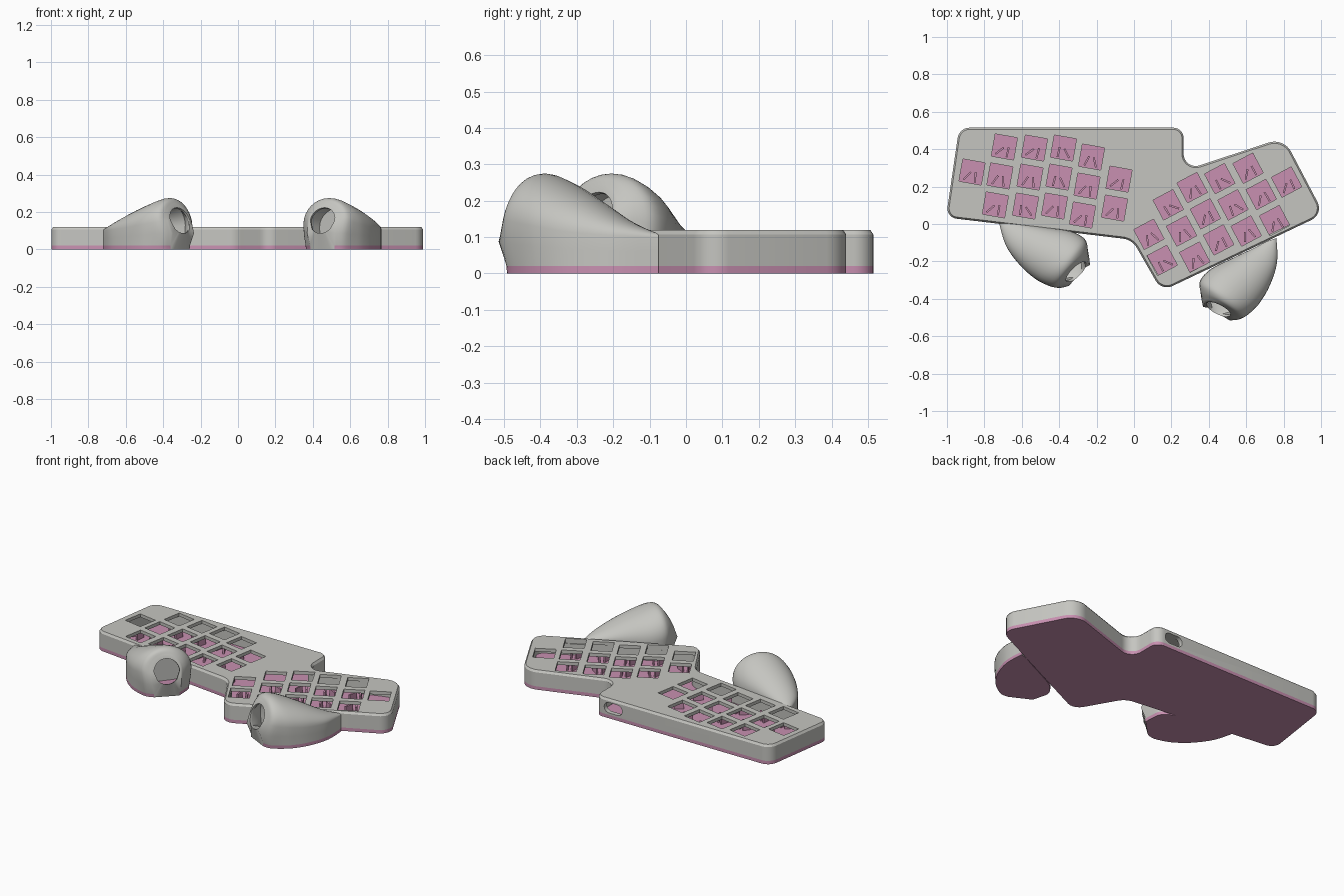
import bpy, bmesh, math, random
from mathutils import Matrix, Vector

if "Cube" in bpy.data.objects:
    bpy.data.objects.remove(bpy.data.objects["Cube"])

random.seed(4)


def material(name, rgb):
    m = bpy.data.materials.new(name)
    m.diffuse_color = (*rgb, 1)
    m.use_nodes = True
    m.node_tree.nodes["Principled BSDF"].inputs["Base Color"].default_value = m.diffuse_color
    return m


GREY = material("warm grey", (0.56, 0.56, 0.53))
PINK = material("pink", (0.58, 0.28, 0.44))
# The right half is the left half mirrored, turned and shifted
RIGHT = (Matrix.Translation((0.078, -0.308, 0)) @ Matrix.Rotation(math.radians(18), 4, 'Z')
         @ Matrix.Diagonal((-1, 1, 1, 1)))
SIDES = (("left", Matrix.Identity(4)), ("right", RIGHT))


def finish(bm, name, mats, smooth=None):
    bmesh.ops.recalc_face_normals(bm, faces=bm.faces)
    me = bpy.data.meshes.new(name)
    bm.to_mesh(me)
    bm.free()
    ob = bpy.data.objects.new(name, me)
    bpy.context.collection.objects.link(ob)
    for m in mats:
        me.materials.append(m)
    if smooth:
        shade(ob, smooth)
    return ob


def shade(ob, angle):
    bpy.ops.object.select_all(action='DESELECT')
    ob.select_set(True)
    bpy.context.view_layer.objects.active = ob
    bpy.ops.object.shade_smooth_by_angle(angle=math.radians(angle))


def bridge(bm, a, b):
    n = len(a)
    return [bm.faces.new((a[i], a[(i + 1) % n], b[(i + 1) % n], b[i])) for i in range(n)]


def loft(bm, loops, caps=True):
    rows = [[bm.verts.new(p) for p in lp] for lp in loops]
    for a, b in zip(rows, rows[1:]):
        bridge(bm, a, b)
    if caps:
        bm.faces.new(rows[0])
        bm.faces.new(rows[-1])
    return rows


def cut(ob, cutter):
    mod = ob.modifiers.new("cut", 'BOOLEAN')
    mod.operation, mod.solver, mod.object = 'DIFFERENCE', 'EXACT', cutter
    bpy.context.view_layer.objects.active = ob
    bpy.ops.object.modifier_apply(modifier=mod.name)
    bpy.data.objects.remove(cutter)


# Case outline: corner x, y and fillet radius, counter-clockwise
CORNERS = [(-0.935, 0.515, 0.065), (-1.005, 0.035, 0.055), (-0.01, -0.084, 0.1),
           (0.148, -0.359, 0.07), (1.015, 0.053, 0.07), (0.80, 0.462, 0.10),
           (0.265, 0.285, 0.065), (0.265, 0.515, 0.055)]


def outline(inset, z, steps=8):
    pts, n = [], len(CORNERS)
    for i, (x, y, r) in enumerate(CORNERS):
        p = Vector((x, y))
        d0 = (p - Vector(CORNERS[i - 1][:2])).normalized()
        d1 = (Vector(CORNERS[(i + 1) % n][:2]) - p).normalized()
        n0, n1 = Vector((-d0.y, d0.x)), Vector((-d1.y, d1.x))
        turn = d0.cross(d1)
        miter = (n0 + n1) / (1 + n0.dot(n1))
        p = p + miter * inset
        sign = 1 if turn > 0 else -1
        r = max(r - sign * inset, 0.008)
        centre = p + miter * r * sign
        for k in range(steps + 1):
            a = d0.angle_signed(d1) * -k / steps
            q = Matrix.Rotation(a, 2) @ (-n0 * r * sign)
            pts.append((centre.x + q.x, centre.y + q.y, z))
    return pts


# Base plate
bm = bmesh.new()
loft(bm, [outline(0, 0), outline(0, 0.021)])
finish(bm, "base_plate", [PINK], 30)

# Case shell with a chamfered top edge, hollowed from below
bm = bmesh.new()
loft(bm, [outline(0, 0.02), outline(0, 0.107), outline(0.009, 0.12)])
case = finish(bm, "case_shell", [GREY])
bm = bmesh.new()
loft(bm, [outline(0.028, 0.005), outline(0.028, 0.1)])
cut(case, finish(bm, "hollow_cutter", [GREY]))

# Key positions: middle key of each column, and the rows that exist
COLUMNS = [(-0.866, 0.278, (0,)), (-0.717, 0.257, (-1, 0, 1)), (-0.556, 0.251, (-1, 0, 1)),
           (-0.401, 0.251, (-1, 0, 1)), (-0.251, 0.203, (-1, 0, 1)), (-0.08, 0.24, (0, 1))]
KEYS = [(x - 0.024 * r, y - 0.155 * r) for x, y, rows in COLUMNS for r in rows]


def box(bm, m, size):
    bmesh.ops.create_cube(bm, size=1, matrix=m @ Matrix.Diagonal((*size, 1)))


# Key holes and the support fins below them
holes, fins = bmesh.new(), bmesh.new()
for _, side in SIDES:
    for x, y in KEYS:
        m = side @ Matrix.Translation((x, y, 0)) @ Matrix.Rotation(math.radians(-10), 4, 'Z')
        box(holes, m @ Matrix.Translation((0, 0, 0.115)), (0.12, 0.12, 0.05))
        lean = random.uniform(-0.5, 0.5)
        for s in (-1, 1):
            box(fins, m @ Matrix.Translation((s * 0.022, -0.025, 0.04))
                @ Matrix.Rotation(lean + s * 0.35, 4, 'Z'), (0.01, 0.055, 0.045))
finish(fins, "key_support_fins", [PINK])
cut(case, finish(holes, "key_hole_cutter", [GREY]))

# Cable port in the back wall
bm = bmesh.new()
pill = [(0.14 + s * 0.03 + 0.032 * math.cos(a), 0.065 + 0.032 * math.sin(a))
        for s, start in ((1, -90), (-1, 90))
        for a in [math.radians(start + 18 * k) for k in range(11)]]
loft(bm, [[(x, y, z) for x, z in pill] for y in (0.46, 0.56)])
cut(case, finish(bm, "port_cutter", [GREY]))
shade(case, 30)

# Thumb pod sections: outer x, y, inner x, y, crest, outer wall, inner wall, base inset, tilt
PODS = [(-0.722, 0.01, -0.67, 0.01, 0.112, 0.1, 0.108, 0, 0),
        (-0.685, -0.115, -0.58, -0.005, 0.15, 0.105, 0.11, 0, 0),
        (-0.61, -0.22, -0.46, -0.02, 0.205, 0.115, 0.112, 0, 0),
        (-0.535, -0.288, -0.34, -0.038, 0.25, 0.13, 0.118, 0.006, 0),
        (-0.475, -0.322, -0.264, -0.08, 0.274, 0.14, 0.13, 0.014, 0.1),
        (-0.418, -0.338, -0.248, -0.142, 0.266, 0.15, 0.15, 0.02, 0.5),
        (-0.368, -0.316, -0.25, -0.198, 0.24, 0.155, 0.155, 0.012, 1)]
FACING = Vector((1, -1, 0)).normalized()


def spline(rows, steps=4):
    out = []
    for i in range(len(rows) - 1):
        a, b, c, d = (rows[min(max(i + k, 0), len(rows) - 1)] for k in (-1, 0, 1, 2))
        for t in [k / steps for k in range(steps)]:
            out.append([0.5 * (2 * q + (r - p) * t + (2 * p - 5 * q + 4 * r - s) * t * t
                               + (3 * q - p - 3 * r + s) * t ** 3)
                        for p, q, r, s in zip(a, b, c, d)])
    return out + [list(rows[-1])]


def section(row, shrink=0.0, floor=0.0):
    ox, oy, ix, iy, crest, wo, wi, inset, tilt = row
    o, i = Vector((ox, oy, 0)), Vector((ix, iy, 0))
    mid, half = (o + i) / 2, (i - o) / 2
    axis = half.normalized()
    w = half.length - shrink
    lip = floor + 0.02
    flat = []
    for f in (0, 1, 2):                                   # inner wall going up
        z = (floor, lip, (lip + wi) / 2)[f]
        flat.append((w - inset * (1, 0.85, 0.35)[f], z))
    for k in range(17):                                   # rounded top
        a = math.pi * k / 16
        base = wi + (wo - wi) * k / 16
        flat.append((w * math.cos(a), base + (crest - shrink - base) * math.sin(a)))
    for f in (2, 1, 0):                                   # outer wall going down
        z = (floor, lip, (lip + wo) / 2)[f]
        flat.append((-w + inset * (1, 0.85, 0.35)[f], z))
    for k in range(1, 6):                                 # floor
        flat.append(((-w + inset) * (1 - k / 3), floor))
    pts = []
    for h, z in flat:
        push = -(z - 0.155) * 0.37 if z > 0.07 else 0.031 * max(z - 0.02, 0) / 0.05
        pts.append(mid + axis * h + FACING * push * tilt + Vector((0, 0, z)))
    return pts


def thumb_pod(name, side):
    loops = [section(r) for r in spline(PODS)]
    # Round opening in the tilted end, leading to a hollow inside
    c = Vector((-0.309, -0.257, 0.155))
    u = Vector((1, 1, 0)).normalized()
    v = (Vector((0, 0, 1)) - FACING * 0.37).normalized()
    n = FACING * v.z + Vector((0, 0, 0.35))
    for depth in (0, 0.014):
        ring = []
        for p in loops[len(loops) - 1 - (depth > 0)]:
            d = Vector(((p - c).dot(u), (p - c).dot(v))).normalized() * 0.073
            ring.append(c + u * d.x + v * d.y - n * depth)
        loops.append(ring)
    for k in (4, 3):
        loops.append(section(PODS[k], 0.028, 0.023))
    bm = bmesh.new()
    loft(bm, [[side @ p for p in lp] for lp in loops])
    for f in bm.faces:
        f.material_index = int(f.calc_center_median().z < 0.0235)
    finish(bm, name + "_thumb_pod", [GREY, PINK], 40)


for name, side in SIDES:
    thumb_pod(name, side)
